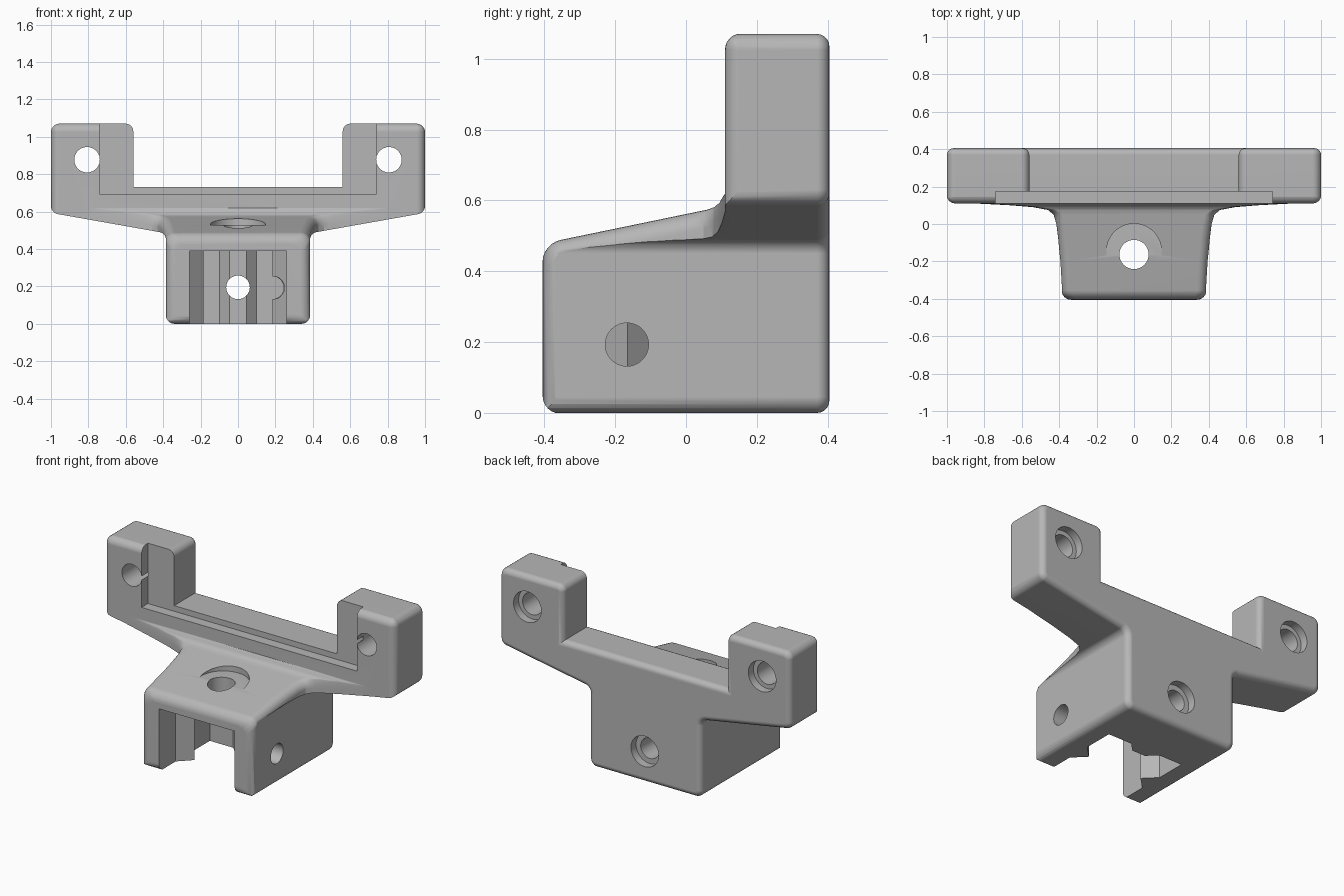
import bpy, bmesh, math
from mathutils import Vector, Matrix

cube = bpy.data.objects.get("Cube")
if cube:
    bpy.data.objects.remove(cube, do_unlink=True)


def make_object(name, bm):
    bmesh.ops.recalc_face_normals(bm, faces=bm.faces[:])
    mesh = bpy.data.meshes.new(name)
    bm.to_mesh(mesh)
    bm.free()
    obj = bpy.data.objects.new(name, mesh)
    bpy.context.scene.collection.objects.link(obj)
    return obj


def rounded(corners, steps=6):
    """Round each (a, b, radius) corner of a closed outline."""
    out = []
    for i, (a, b, r) in enumerate(corners):
        p = Vector((a, b))
        if r == 0:
            out.append(p)
            continue
        u = (Vector(corners[i - 1][:2]) - p).normalized()
        v = (Vector(corners[(i + 1) % len(corners)][:2]) - p).normalized()
        half = u.angle(v) / 2
        centre = p + (u + v).normalized() * (r / math.sin(half))
        reach = r / math.tan(half)
        start = (p + u * reach - centre).normalized()
        end = (p + v * reach - centre).normalized()
        for k in range(steps + 1):
            t = k / steps
            out.append(centre + (start * (1 - t) + end * t).normalized() * r)
    return out


def prism(name, outline, axis, low, high, rim=0):
    """Extrude an outline along y or z, with an optional rounded far rim."""
    def place(p, d):
        return (p[0], d, p[1]) if axis == "y" else (p[0], p[1], d)
    bm = bmesh.new()
    rings = [[bm.verts.new(place(p, d)) for p in outline] for d in (low, high)]
    n = len(outline)
    bm.faces.new(rings[0])
    cap = bm.faces.new(rings[1])
    for i in range(n):
        j = (i + 1) % n
        bm.faces.new((rings[0][i], rings[0][j], rings[1][j], rings[1][i]))
    bmesh.ops.recalc_face_normals(bm, faces=bm.faces[:])
    if rim:
        bmesh.ops.bevel(bm, geom=list(cap.edges), offset=rim, segments=5,
                        profile=0.5, affect="EDGES", clamp_overlap=False)
    return make_object(name, bm)


def box(name, low, high, bevel=0):
    size = Vector(high) - Vector(low)
    mid = (Vector(high) + Vector(low)) / 2
    bm = bmesh.new()
    bmesh.ops.create_cube(bm, size=1, matrix=Matrix.Translation(mid) @ Matrix.Diagonal((*size, 1)))
    if bevel:
        bmesh.ops.bevel(bm, geom=bm.edges[:], offset=bevel, segments=6,
                        profile=0.5, affect="EDGES")
    return make_object(name, bm)


def cylinder(name, centre, radius, length, axis):
    turn = {"x": Matrix.Rotation(math.pi / 2, 4, "Y"),
            "y": Matrix.Rotation(math.pi / 2, 4, "X"),
            "z": Matrix.Identity(4)}[axis]
    bm = bmesh.new()
    bmesh.ops.create_cone(bm, cap_ends=True, segments=48, radius1=radius, radius2=radius,
                          depth=length, matrix=Matrix.Translation(centre) @ turn)
    return make_object(name, bm)


def combine(target, tool, operation):
    mod = target.modifiers.new("join", "BOOLEAN")
    mod.operation = operation
    mod.solver = "EXACT"
    mod.object = tool
    bpy.context.view_layer.objects.active = target
    bpy.ops.object.modifier_apply(modifier=mod.name)
    bpy.data.objects.remove(tool, do_unlink=True)


def lookup(table, y):
    for (y0, v0), (y1, v1) in zip(table, table[1:]):
        if y <= y1:
            return v0 + (v1 - v0) * max(0, y - y0) / (y1 - y0)
    return table[-1][1]


# Base block: cross-sections along y, sloped on top and flaring into the bar
FRONT, BACK, R = -0.405, 0.405, 0.05
widths = [(-0.35, 0.387), (-0.2, 0.394), (-0.08, 0.405), (0, 0.415), (0.05, 0.43),
          (0.075, 0.46), (0.09, 0.54), (0.1, 0.66), (0.115, 0.95)]
heights = [(FRONT, 0.478), (0.06, 0.574), (0.08, 0.581), (0.095, 0.594),
           (0.105, 0.612), (0.115, 0.625)]
angles = [math.pi / 2 * k / 6 for k in range(7)]
stations = [(FRONT + R * (1 - math.cos(a)), R * (1 - math.sin(a))) for a in reversed(angles)]
stations = [(FRONT + R * (1 - math.sin(a)), R * (1 - math.cos(a))) for a in reversed(angles)]
stations += [(y, 0) for y in (-0.2, -0.08, 0, 0.03, 0.05, 0.06, 0.075, 0.08,
                              0.09, 0.095, 0.1, 0.105, 0.115, 0.45)]
bm = bmesh.new()
rings = []
for y, inset in stations:
    w = lookup(widths, y) - inset
    h = lookup(heights, y) - inset
    floor = inset - 0.002
    half = [(w, floor)] + [(w - R + R * math.cos(a), h - R + R * math.sin(a)) for a in angles]
    section = half + [(-x, z) for x, z in reversed(half)]
    rings.append([bm.verts.new((x, y, z)) for x, z in section])
for a, b in zip(rings, rings[1:]):
    for i in range(len(a)):
        j = (i + 1) % len(a)
        bm.faces.new((a[i], a[j], b[j], b[i]))
bm.faces.new(rings[0])
bm.faces.new(rings[-1])
bmesh.ops.triangulate(bm, faces=bm.faces[:])
bracket = make_object("mounting_bracket", bm)

# Upright bar across the back
combine(bracket, box("bar", (-1.001, 0.11, 0.3), (1.001, 0.5, 1.071), 0.045), "UNION")

# Trim to the front outline: base, angled wings, two posts and the gap between
right_half = [(0.385, 0, 0.045), (0.385, 0.484, 0.04), (1, 0.593, 0.045),
              (1, 1.07, 0.045), (0.56, 1.07, 0.04), (0.56, 0.73, 0)]
outline = right_half + [(-x, z, r) for x, z, r in reversed(right_half)]
combine(bracket, prism("outline", rounded(outline), "y", -0.6, BACK, 0.035), "INTERSECT")

# Shallow front recess for a panel
combine(bracket, box("recess", (-0.74, 0, 0.695), (0.74, 0.173, 1.3)), "DIFFERENCE")

# Rail channel with locating ridges on three sides
rail = [(0.26, -0.6), (0.26, -0.24), (0.185, -0.165), (0.26, -0.09),
        (0.26, 0.095), (0.1, 0.095), (0.045, 0.04)]
rail += [(-x, y) for x, y in reversed(rail)]
combine(bracket, prism("channel", rail, "z", -0.2, 0.39), "DIFFERENCE")

# Counterbored screw holes through the posts and base
for x, z, r in ((-0.807, 0.877, 0.068), (0.807, 0.877, 0.068), (0, 0.195, 0.063)):
    combine(bracket, cylinder("hole", (x, 0.25, z), r, 0.7, "y"), "DIFFERENCE")
    combine(bracket, cylinder("counterbore", (x, BACK, z), 0.095, 0.1, "y"), "DIFFERENCE")

# Top hole with its flat seat, and the side hole
combine(bracket, cylinder("top_hole", (0, -0.163, 0.5), 0.078, 0.4, "z"), "DIFFERENCE")
combine(bracket, cylinder("seat", (0, -0.145, 0.627), 0.147, 0.2, "z"), "DIFFERENCE")
combine(bracket, cylinder("side_hole", (0.3, -0.167, 0.193), 0.061, 0.4, "x"), "DIFFERENCE")

# Plain grey finish
grey = bpy.data.materials.new("plain grey")
grey.use_nodes = True
colour = (0.47, 0.47, 0.47, 1)
grey.diffuse_color = colour
grey.node_tree.nodes["Principled BSDF"].inputs["Base Color"].default_value = colour
bracket.data.materials.clear()
bracket.data.materials.append(grey)
for face in bracket.data.polygons:
    face.material_index = 0

# Smooth rounded edges, keep the machined cuts crisp
bpy.ops.object.select_all(action="DESELECT")
bracket.select_set(True)
bpy.context.view_layer.objects.active = bracket
bpy.ops.object.shade_smooth_by_angle(angle=math.radians(32))
normals = bracket.modifiers.new("even_normals", "WEIGHTED_NORMAL")
normals.keep_sharp = True
